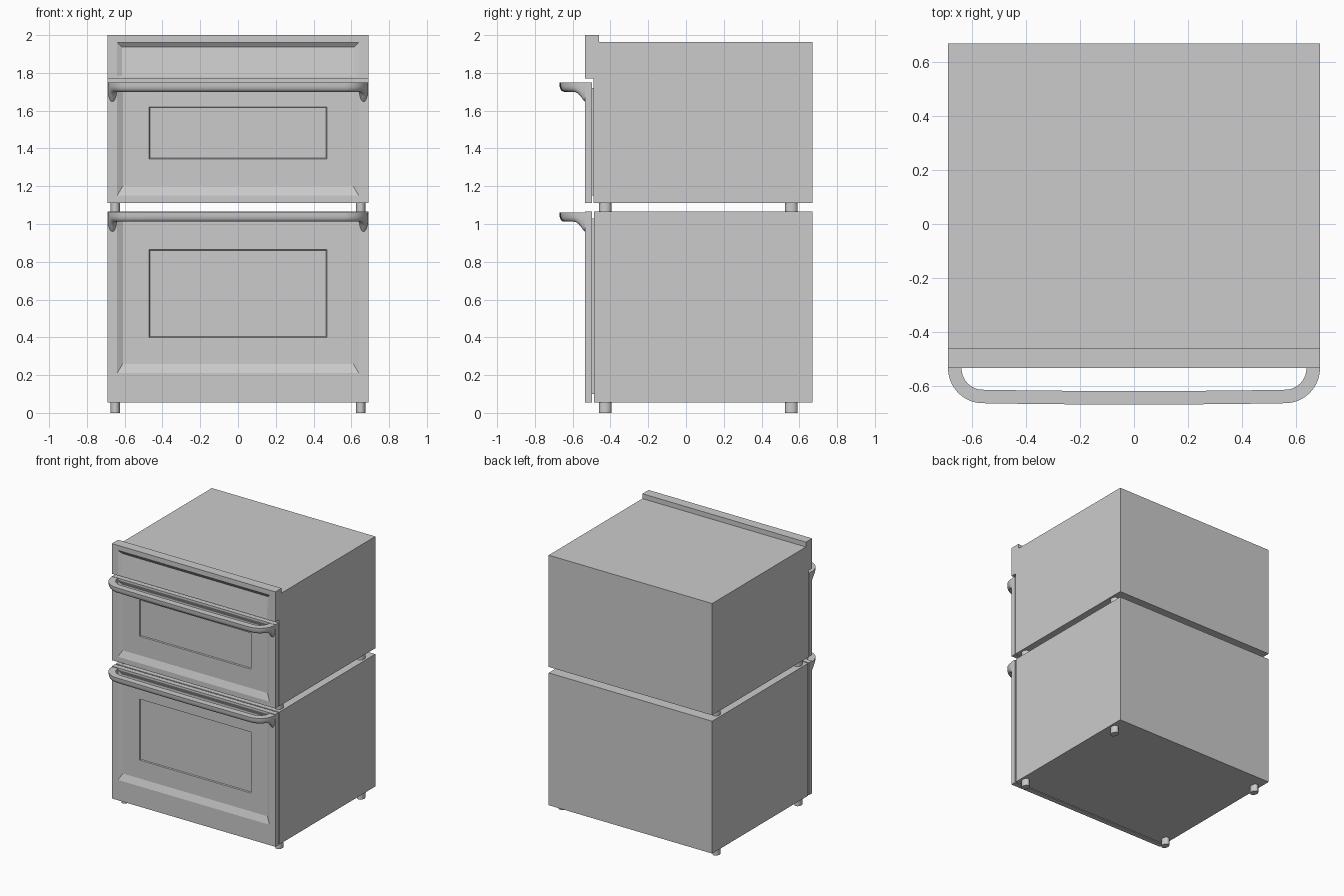
import bpy, bmesh
from math import sin, cos, pi, radians

cube = bpy.data.objects.get("Cube")
if cube:
    bpy.data.objects.remove(cube, do_unlink=True)

steel = bpy.data.materials.new("light grey steel")
steel.use_nodes = True
GREY = (0.6, 0.6, 0.6, 1)
steel.diffuse_color = GREY
steel.node_tree.nodes["Principled BSDF"].inputs["Base Color"].default_value = GREY

HALF = 0.69      # half width of the oven
FRONT = -0.535   # front plane of doors and panel


def finish(name, bm, smooth=False):
    bmesh.ops.recalc_face_normals(bm, faces=bm.faces)
    mesh = bpy.data.meshes.new(name)
    bm.to_mesh(mesh)
    bm.free()
    mesh.materials.append(steel)
    ob = bpy.data.objects.new(name, mesh)
    bpy.context.collection.objects.link(ob)
    if smooth:
        bpy.ops.object.select_all(action="DESELECT")
        ob.select_set(True)
        bpy.context.view_layer.objects.active = ob
        bpy.ops.object.shade_smooth_by_angle(angle=radians(35))
    return ob


def loft(name, rings, smooth=False):
    """Skin closed rings of points and cap both ends."""
    bm = bmesh.new()
    rows = [[bm.verts.new(p) for p in ring] for ring in rings]
    n = len(rows[0])
    for a, b in zip(rows, rows[1:]):
        for i in range(n):
            j = (i + 1) % n
            bm.faces.new((a[i], a[j], b[j], b[i]))
    bm.faces.new(rows[0])
    bm.faces.new(rows[-1])
    return finish(name, bm, smooth)


def rect(half, low, high, y_low, y_high=None):
    """Upright rectangle; its top edge may sit at another depth."""
    y_high = y_low if y_high is None else y_high
    return [(-half, y_low, low), (half, y_low, low),
            (half, y_high, high), (-half, y_high, high)]


def box(name, half, y0, y1, z0, z1):
    return loft(name, [rect(half, z0, z1, y0), rect(half, z0, z1, y1)])


def door(name, z0, z1, recess_low, win_low, win_high):
    deep = FRONT + 0.018
    glass = deep + 0.008
    loft(name, [
        rect(HALF, z0, z1, -0.497),
        rect(HALF, z0, z1, FRONT),
        rect(0.64, recess_low, z1 - 0.015, FRONT),
        rect(0.61, recess_low + 0.05, z1 - 0.05, deep),
        rect(0.47, win_low, win_high, deep),
        rect(0.466, win_low + 0.004, win_high - 0.004, glass)])


def handle(name, top):
    """Flat-topped bar, rounded below, with ends that flare into the door."""
    steps = 16
    corner = [(0.56 + 0.105 * cos(a), FRONT - 0.105 * sin(a), cos(a), -sin(a))
              for a in (pi / 2 * i / steps for i in range(steps + 1))]
    bow = [(x, -0.645 + 0.005 * (x / 0.56) ** 2, 0, -1)
           for x in (0.4, 0.2, 0)]
    right = corner + bow
    path = right + [(-x, y, -nx, ny) for x, y, nx, ny in reversed(right[:-1])]
    rings = []
    for x, y, nx, ny in path:
        flare = max(0, 1 - (FRONT - y) / 0.06) ** 2
        depth = 0.048 + 0.062 * flare
        ring = []
        for i in range(13):
            a = pi * i / 12
            w = 0.025 * cos(a)
            ring.append((x + nx * w, y + ny * w, top - depth * sin(a) ** 0.7))
        rings.append(ring)
    # root the ends inside the door
    for k in (0, -1):
        rings[k] = [(x, y + 0.01, z) for x, y, z in rings[k]]
    loft(name, rings, smooth=True)


def foot(name, x, y, z0, z1):
    ring = [(x + 0.025 * cos(a), y + 0.033 * sin(a))
            for a in (2 * pi * i / 24 for i in range(24))]
    loft(name, [[(px, py, z) for px, py in ring] for z in (z0, z1)], smooth=True)


# Cabinets
box("lower_cabinet", HALF, -0.488, 0.67, 0.055, 1.065)
box("upper_cabinet", HALF, -0.49, 0.67, 1.11, 1.963)

# Door seals, set in from the edges
box("lower_door_seal", 0.65, -0.5, -0.485, 0.1, 1.03)
box("upper_door_seal", 0.65, -0.5, -0.485, 1.15, 1.72)

# Doors with recessed fields and windows
door("lower_door", 0.055, 1.065, 0.21, 0.4, 0.865)
door("upper_door", 1.11, 1.75, 1.15, 1.345, 1.62)

# Control panel whose field leans back toward the top
loft("control_panel", [
    rect(HALF, 1.77, 2.0, -0.46),
    rect(HALF, 1.77, 2.0, FRONT),
    rect(0.64, 1.78, 1.962, FRONT),
    rect(0.615, 1.785, 1.936, FRONT + 0.001, FRONT + 0.02)])

# Handles
handle("lower_handle", 1.06)
handle("upper_handle", 1.748)

# Feet under each cabinet
for level, z0, z1 in (("lower", 0, 0.06), ("upper", 1.06, 1.115)):
    for side, x in (("left", 0.65), ("right", -0.65)):
        for end, y in (("front", -0.428), ("back", 0.558)):
            foot(f"{level}_{end}_{side}_foot", x, y, z0, z1)
